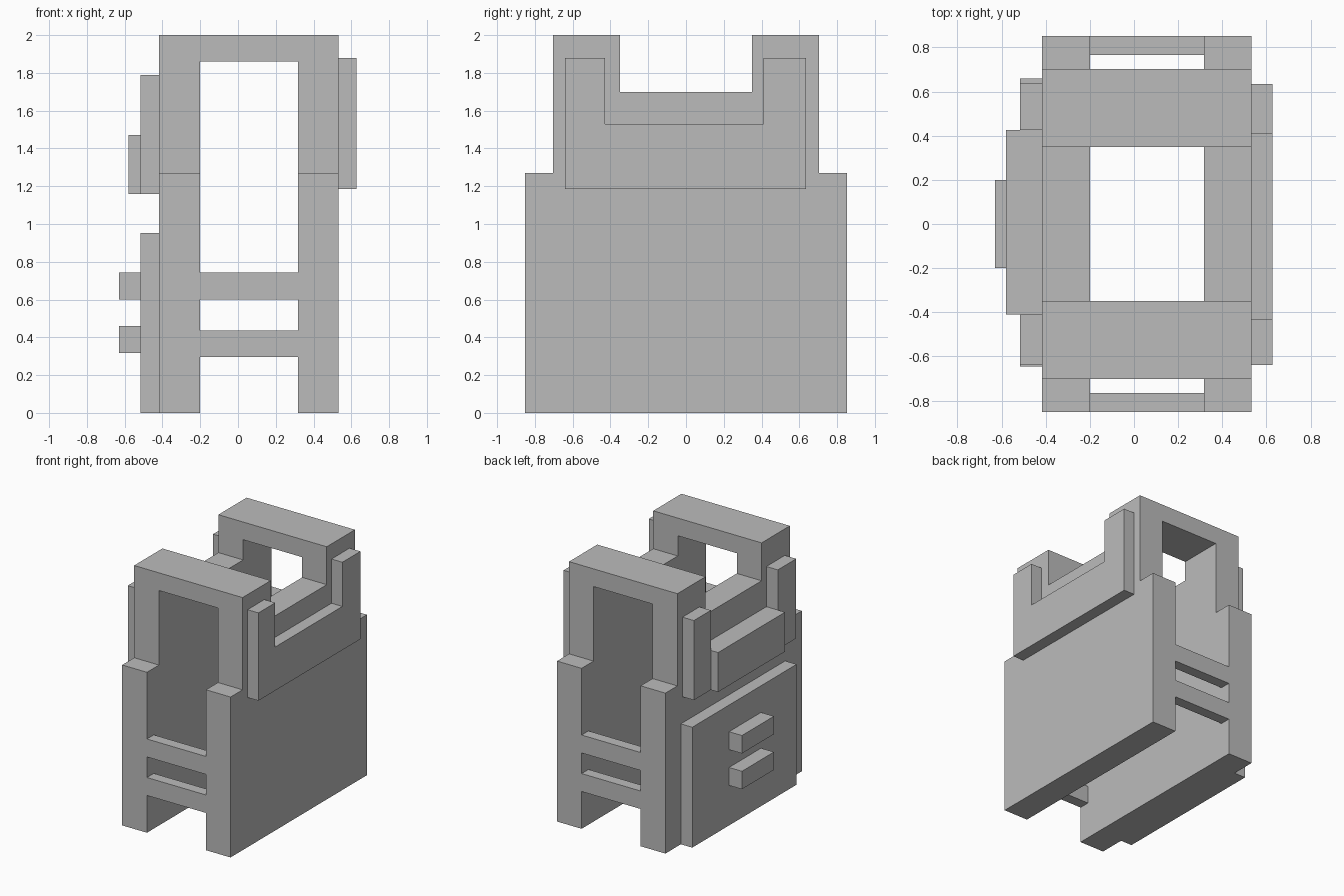
import bpy
import bmesh

cube = bpy.data.objects.get("Cube")
if cube:
    bpy.data.objects.remove(cube, do_unlink=True)

grey = bpy.data.materials.new("plain grey")
grey.use_nodes = True
grey.diffuse_color = (0.5, 0.5, 0.5, 1)
grey.node_tree.nodes["Principled BSDF"].inputs["Base Color"].default_value = (0.5, 0.5, 0.5, 1)


def plate(name, x0, x1, outline):
    """Extrude a (y, z) outline along x."""
    bm = bmesh.new()
    face = bm.faces.new([bm.verts.new((x0, y, z)) for y, z in outline])
    ext = bmesh.ops.extrude_face_region(bm, geom=[face])
    moved = [v for v in ext["geom"] if isinstance(v, bmesh.types.BMVert)]
    bmesh.ops.translate(bm, verts=moved, vec=(x1 - x0, 0, 0))
    bmesh.ops.recalc_face_normals(bm, faces=bm.faces)
    mesh = bpy.data.meshes.new(name)
    bm.to_mesh(mesh)
    bm.free()
    mesh.materials.append(grey)
    obj = bpy.data.objects.new(name, mesh)
    bpy.context.collection.objects.link(obj)
    return obj


def box(name, x0, x1, y0, y1, z0, z1):
    return plate(name, x0, x1, [(y0, z0), (y1, z0), (y1, z1), (y0, z1)])


def u_plate(name, x0, x1, y0, y1, n0, n1, z0, notch, z1):
    """Plate with a notch cut into its top between n0 and n1."""
    return plate(name, x0, x1, [(y0, z0), (y1, z0), (y1, z1), (n1, z1),
                                (n1, notch), (n0, notch), (n0, z1), (y0, z1)])


OUT_R, IN_R, IN_L, OUT_L = -0.417, -0.20, 0.317, 0.532
BASE, POST, GAP = 0.853, 0.703, 0.35
SHOULDER, SADDLE, TOP = 1.27, 1.70, 2.0

# Side walls: wide base, narrower shoulders, notched top
half = [(BASE, 0), (BASE, SHOULDER), (POST, SHOULDER), (POST, TOP), (GAP, TOP), (GAP, SADDLE)]
wall = half + [(-y, z) for y, z in reversed(half)]
plate("right_wall", OUT_R, IN_R, wall)
plate("left_wall", IN_L, OUT_L, wall)

# Top beams and low slats, front and back
for side, s in (("front", -1), ("back", 1)):
    y0, y1 = sorted((s * GAP, s * POST))
    box(side + "_top_beam", IN_R, IN_L, y0, y1, 1.86, TOP)
    y0, y1 = sorted((s * 0.767, s * BASE))
    for level, z in (("lower", 0.295), ("upper", 0.60)):
        box(f"{side}_{level}_slat", IN_R, IN_L, y0, y1, z, z + 0.142)

# Left side: one notched plate
u_plate("left_notched_plate", OUT_L, 0.627, -0.64, 0.635, -0.43, 0.41, 1.185, 1.53, 1.88)

# Right side: notched plate with a raised bar, lower panel with two grips
PANEL = -0.517
u_plate("right_notched_plate", PANEL, OUT_R, -0.64, 0.64, -0.41, 0.427, 1.16, 1.472, 1.79)
box("right_raised_bar", -0.58, PANEL, -0.41, 0.427, 1.16, 1.472)
box("right_lower_panel", PANEL, OUT_R, -0.645, 0.66, 0, 0.953)
for level, z in (("lower", 0.317), ("upper", 0.60)):
    box(level + "_grip", -0.63, PANEL, -0.20, 0.20, z, z + 0.142)
